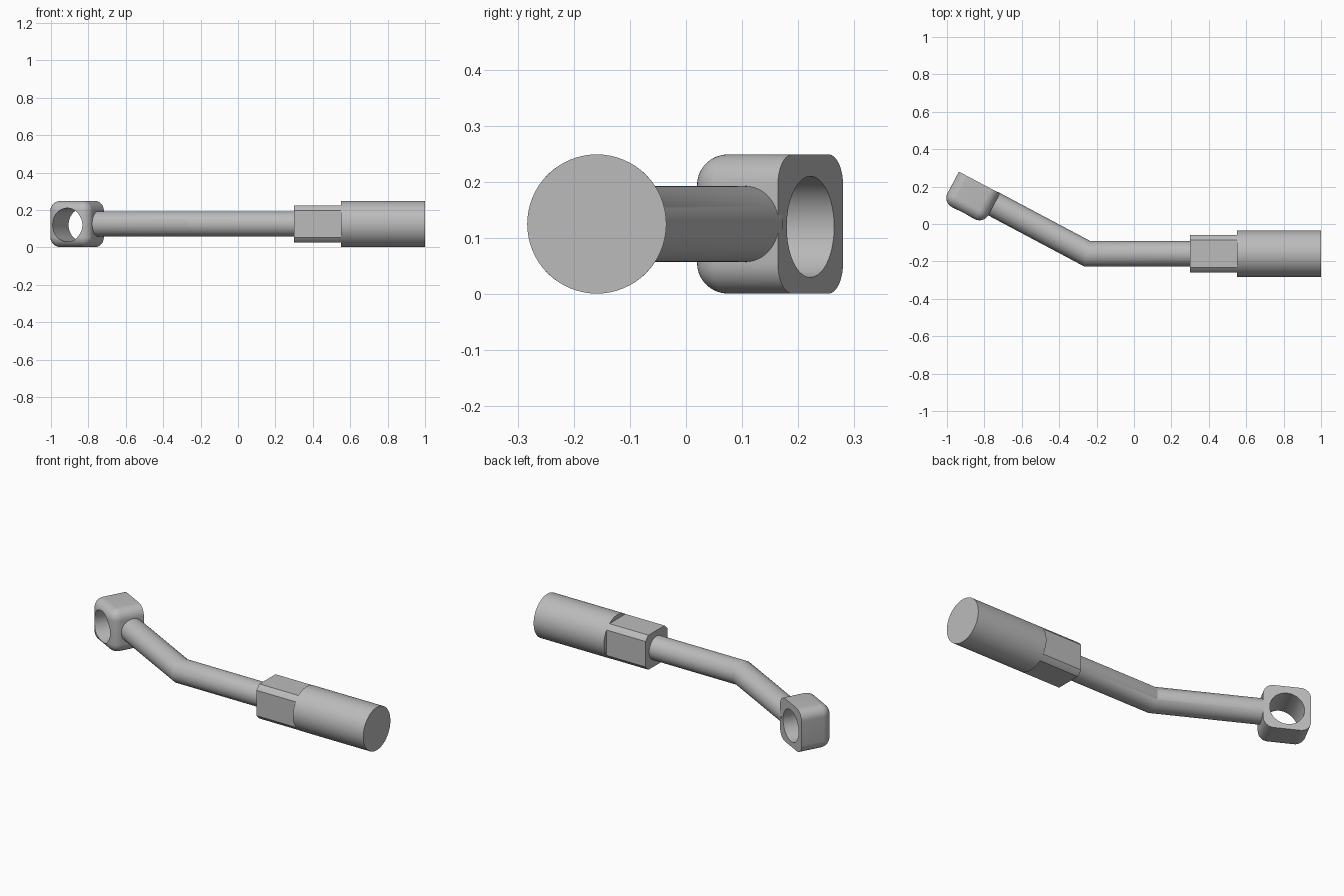
import bpy, bmesh
from math import sin, cos, tan, pi, radians
from mathutils import Matrix, Vector

if "Cube" in bpy.data.objects:
    bpy.data.objects.remove(bpy.data.objects["Cube"], do_unlink=True)

GREY = bpy.data.materials.new("plain grey")
GREY.use_nodes = True
GREY.diffuse_color = (0.5, 0.5, 0.5, 1)
GREY.node_tree.nodes["Principled BSDF"].inputs["Base Color"].default_value = (0.5, 0.5, 0.5, 1)

AXIS_Y, AXIS_Z = -0.159, 0.125
BEND = radians(28)
BEND_X = -0.25
SEG = 64


def finish(name, bm):
    bmesh.ops.recalc_face_normals(bm, faces=bm.faces)
    mesh = bpy.data.meshes.new(name)
    bm.to_mesh(mesh)
    bm.free()
    mesh.materials.append(GREY)
    obj = bpy.data.objects.new(name, mesh)
    bpy.context.collection.objects.link(obj)
    return obj


def smooth(obj):
    bpy.ops.object.select_all(action='DESELECT')
    obj.select_set(True)
    bpy.context.view_layer.objects.active = obj
    bpy.ops.object.shade_smooth_by_angle(angle=radians(25))


def loft(name, rings):
    """Skin a closed solid through equal-length rings of points."""
    bm = bmesh.new()
    loops = [[bm.verts.new(p) for p in ring] for ring in rings]
    for a, b in zip(loops, loops[1:]):
        for i in range(len(a)):
            j = (i + 1) % len(a)
            bm.faces.new((a[i], a[j], b[j], b[i]))
    bm.faces.new(loops[0])
    bm.faces.new(loops[-1])
    return finish(name, bm)


def circle(r):
    return [(r * cos(2 * pi * i / SEG), r * sin(2 * pi * i / SEG)) for i in range(SEG)]


def straight(profile, x):
    return [Vector((x, AXIS_Y + y, AXIS_Z + z)) for y, z in profile]


# Round handle
smooth(loft("handle", [straight(circle(0.124), x) for x in (0.55, 1.0)]))

# Collar: a round bar with four flats
FLAT, ROUND = 0.1, 0.124
half = math_half = (ROUND ** 2 - FLAT ** 2) ** 0.5
start = Vector((FLAT, half)).to_2d()
a0 = Vector((1, 0)).angle(start)
profile = []
for q in range(4):
    for k in range(7):
        a = q * pi / 2 + a0 + (pi / 2 - 2 * a0) * k / 6
        profile.append((ROUND * cos(a), ROUND * sin(a)))
smooth(loft("collar", [straight(profile, x) for x in (0.3, 0.55)]))

# Rod with a mitred bend
ROD = circle(0.0675)
along = Vector((-cos(BEND), sin(BEND), 0))
across = Vector((sin(BEND), cos(BEND), 0))
elbow = Vector((BEND_X, AXIS_Y, AXIS_Z))
mitre = [elbow + Vector((y * tan(BEND / 2), y, z)) for y, z in ROD]
tip = [elbow + along * 0.58 + across * y + Vector((0, 0, z)) for y, z in ROD]
smooth(loft("bent_rod", [straight(ROD, 0.31), mitre, tip]))

# Socket head: block rounded everywhere except round its back face
SIZE, DEPTH, FILLET = 0.248, 0.185, 0.055
bm = bmesh.new()
bmesh.ops.create_cube(bm, size=1)
bmesh.ops.scale(bm, vec=(SIZE, DEPTH, SIZE), verts=bm.verts)
edges = [e for e in bm.edges if min(v.co.y for v in e.verts) < 0]
bmesh.ops.bevel(bm, geom=edges, offset=FILLET, segments=10, profile=0.5, affect='EDGES')
head = finish("socket_head", bm)
corner = Vector((-0.936, 0.28, AXIS_Z))
centre = corner - along * SIZE / 2 - across * DEPTH / 2
head.matrix_world = Matrix.Translation(centre) @ Matrix.Rotation(-BEND, 4, 'Z')

# Bore through the head
bm = bmesh.new()
bmesh.ops.create_cone(bm, cap_ends=True, segments=SEG, radius1=0.09, radius2=0.09, depth=0.5,
                      matrix=Matrix.Rotation(pi / 2, 4, 'X'))
cutter = finish("bore_cutter", bm)
cutter.matrix_world = Matrix.Translation((0, 0, -0.005)) @ head.matrix_world
bpy.context.view_layer.update()
cut = head.modifiers.new("bore", 'BOOLEAN')
cut.operation = 'DIFFERENCE'
cut.solver = 'EXACT'
cut.object = cutter
bpy.context.view_layer.objects.active = head
bpy.ops.object.modifier_apply(modifier=cut.name)
bpy.data.objects.remove(cutter, do_unlink=True)
smooth(head)
